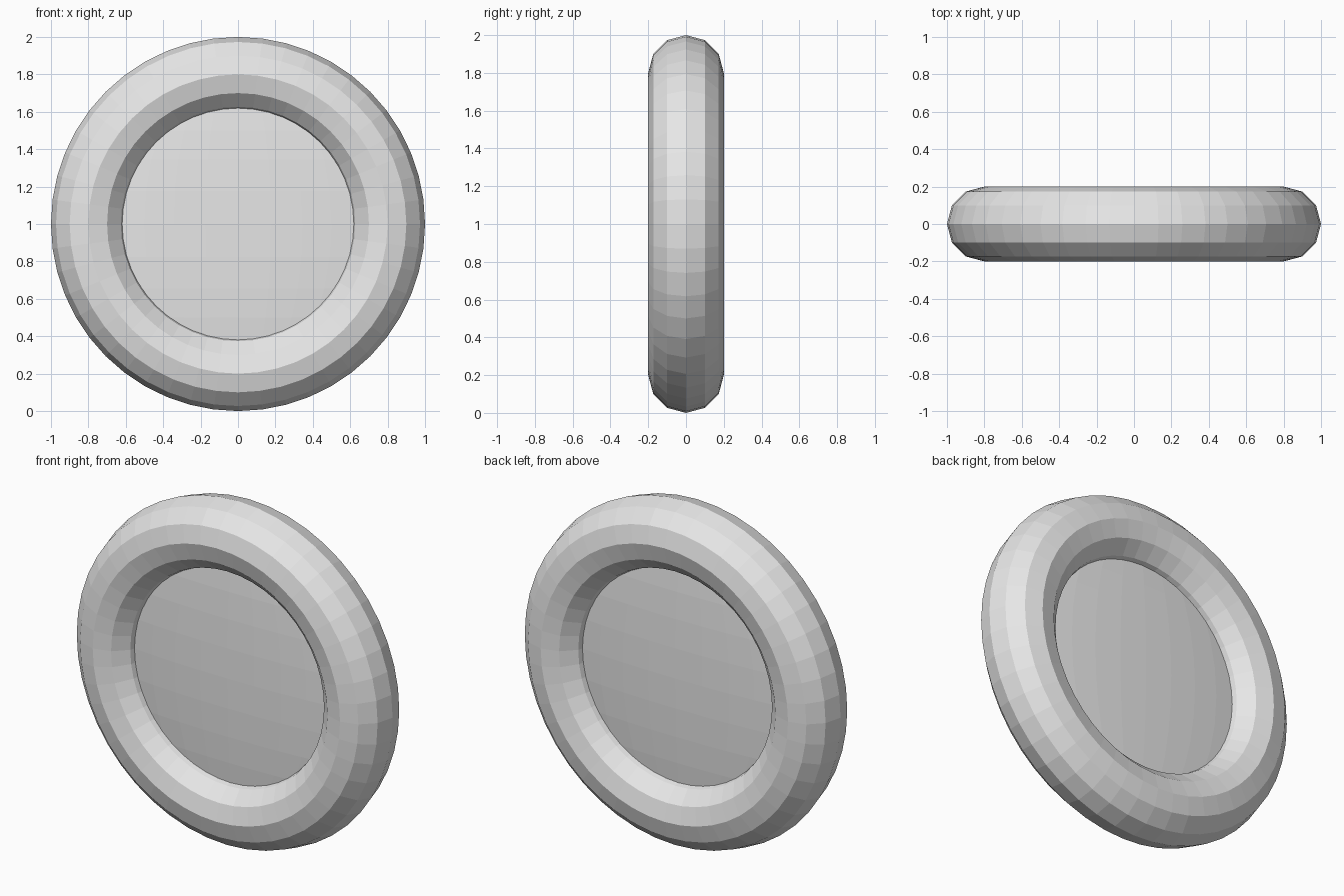
import bpy
import math

if "Cube" in bpy.data.objects:
    bpy.data.objects.remove(bpy.data.objects["Cube"], do_unlink=True)

# One plain grey for every part
grey = bpy.data.materials.new("light grey")
grey.use_nodes = True
colour = (0.8, 0.8, 0.8, 1.0)
grey.diffuse_color = colour
grey.node_tree.nodes["Principled BSDF"].inputs["Base Color"].default_value = colour


def finish(name):
    """Name the new part, bake its transform, keep flat faces and colour it."""
    part = bpy.context.object
    part.name = name
    bpy.ops.object.transform_apply(location=False, rotation=True, scale=True)
    bpy.ops.object.shade_flat()
    part.data.materials.append(grey)
    return part


# Faceted ring standing upright
bpy.ops.mesh.primitive_torus_add(
    major_radius=0.8, minor_radius=0.2, major_segments=48, minor_segments=12,
    location=(0, 0, 1), rotation=(math.pi / 2, 0, 0))
finish("outer_ring")

# Shallow lens filling the ring, a flattened sphere with its poles up and down
bpy.ops.mesh.primitive_uv_sphere_add(
    segments=32, ring_count=16, radius=0.9, location=(0, 0, 1))
bpy.context.object.scale.y = 0.1 / 0.9
finish("centre_lens")
